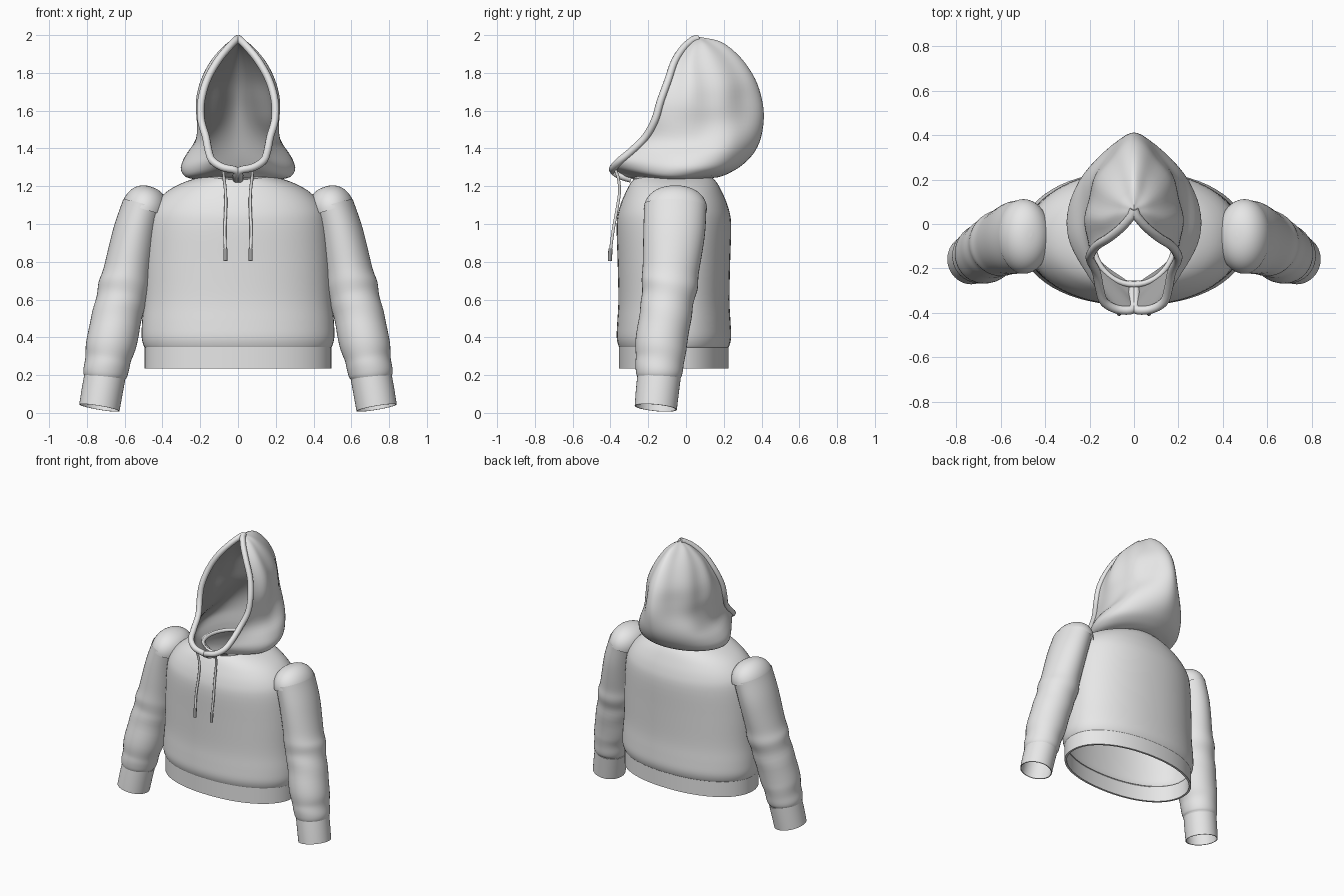
import bpy, bmesh, math
from mathutils import Vector as V

if "Cube" in bpy.data.objects:
    bpy.data.objects.remove(bpy.data.objects["Cube"])


def flat(name, v):
    m = bpy.data.materials.new(name)
    m.diffuse_color = (v, v, v, 1)
    m.use_nodes = True
    m.node_tree.nodes["Principled BSDF"].inputs["Base Color"].default_value = m.diffuse_color
    return m


cloth = flat("light_grey_cloth", 0.8)
lining = flat("dark_grey_lining", 0.35)
tip_mat = flat("grey_cord_tip", 0.35)


def catmull(pts, n, start=None, end=None):
    """Smooth list of points through the control points."""
    p = [V(q) for q in pts]
    p = [V(start) if start else 2 * p[0] - p[1]] + p + [V(end) if end else 2 * p[-1] - p[-2]]
    out = []
    for i in range(1, len(p) - 2):
        a, b, c, d = p[i - 1:i + 3]
        for k in range(n):
            t = k / n
            out.append(0.5 * (2 * b + (c - a) * t + (2 * a - 5 * b + 4 * c - d) * t * t
                              + (3 * b - a - 3 * c + d) * t ** 3))
    return out + [p[-2]]


def loft(name, rings, closed=True, caps=False, mirror=False, thick=0, mat=cloth, inner=None):
    """Skin a list of equal-length point rings."""
    bm = bmesh.new()
    rows = [[bm.verts.new(p) for p in r] for r in rings]
    n = len(rows[0])
    for a, b in zip(rows, rows[1:]):
        for j in range(n if closed else n - 1):
            k = (j + 1) % n
            bm.faces.new((a[j], a[k], b[k], b[j]))
    if caps:
        bm.faces.new(rows[0])
        bm.faces.new(rows[-1])
    bmesh.ops.remove_doubles(bm, verts=bm.verts, dist=0.0005)
    bmesh.ops.recalc_face_normals(bm, faces=bm.faces)
    me = bpy.data.meshes.new(name)
    bm.to_mesh(me)
    bm.free()
    ob = bpy.data.objects.new(name, me)
    bpy.context.collection.objects.link(ob)
    me.materials.append(mat)
    bpy.ops.object.select_all(action='DESELECT')
    ob.select_set(True)
    bpy.context.view_layer.objects.active = ob
    if mirror:
        m = ob.modifiers.new("mirror", 'MIRROR')
        m.merge_threshold = 0.002
        bpy.ops.object.modifier_apply(modifier="mirror")
    if thick:
        s = ob.modifiers.new("thickness", 'SOLIDIFY')
        s.thickness = thick
        s.offset = -1
        if inner:
            me.materials.append(inner)
            s.material_offset = 1
        bpy.ops.object.modifier_apply(modifier="thickness")
    bpy.ops.object.shade_smooth_by_angle(angle=math.radians(50))
    return ob


def sweep(path, radii, n=12, ref=(0, 1, 0), fold=None):
    """Rings around a path; radii = (across, along ref) per path point."""
    rings, nrm = [], V(ref)
    for i, p in enumerate(path):
        t = (path[min(i + 1, len(path) - 1)] - path[max(i - 1, 0)]).normalized()
        nrm = (nrm - nrm.dot(t) * t).normalized()
        side = t.cross(nrm)
        ring = []
        for k in range(n):
            a = 2 * math.pi * k / n
            f = 1 + (fold(p.z, a) if fold else 0)
            ring.append(p + f * (side * math.cos(a) * radii[i][0] + nrm * math.sin(a) * radii[i][1]))
        rings.append(ring)
    return rings


def oval(z, rx, ry, cy, n=64, e=2.15):
    """Rounded oval outline, flat at height z."""
    pts = []
    for k in range(n):
        c, s = math.cos(2 * math.pi * k / n), math.sin(2 * math.pi * k / n)
        pts.append(V((math.copysign(abs(c) ** (2 / e), c) * rx,
                      cy + math.copysign(abs(s) ** (2 / e), s) * ry, z)))
    return pts


# Torso: stacked ovals (height, half width, half depth)
prof = catmull([(.34, .485, .28), (.352, .498, .292), (.40, .51, .303), (.48, .508, .30), (.6, .498, .294),
                (.8, .492, .298), (1.0, .478, .303), (1.09, .45, .287), (1.165, .385, .257), (1.215, .30, .23),
                (1.25, .20, .20)], 4)
loft("torso", [oval(p.x, p.y, p.z, -.064) for p in prof], thick=.012)

# Hem band
loft("hem_band", [oval(z, .495, .29, -.065) for z in (.235, .29, .35)], thick=.015)

# Sleeves: path plus (across, depth) radii, with slanted folds
arm = catmull([(.502, -.056, 1.10), (.545, -.063, .95), (.585, -.08, .76), (.603, -.088, .67), (.628, -.10, .57),
               (.668, -.13, .38), (.69, -.137, .28), (.703, -.143, .21), (.707, -.145, .18)], 6)
rad = catmull([(.110, .165, 0), (.118, .163, 0), (.125, .15, 0), (.134, .148, 0), (.131, .138, 0),
               (.133, .137, 0), (.121, .13, 0), (.117, .122, 0), (.106, .111, 0)], 6)


def crease(z, a):
    w = math.exp(-((z - .60) / .12) ** 2) + .8 * math.exp(-((z - .28) / .07) ** 2)
    return .025 * w * math.sin(38 * z + 1.6 * math.cos(a - .6))


loft("sleeve", sweep(arm, rad, 40, fold=crease), mirror=True)

# Cuffs
cuff = [V((.705, -.143, .19)), V((.72, -.152, .11)), V((.734, -.16, .027))]
loft("cuff", sweep(cuff, [(.109, .115), (.109, .114), (.108, .112)], 40), mirror=True, thick=.006)

# Shoulder caps: half domes tilted along the sleeve
ax = V((-.29, 0, .957))
dome = []
for i in range(13):
    h = math.pi / 2 * i / 12
    c = V((.497, -.056, 1.078)) + ax * .125 * math.sin(h)
    r = max(math.cos(h), .001) ** .85
    dome.append([c + V((.957, 0, .29)) * .12 * r * math.cos(k * math.pi / 20)
                 + V((0, 1, 0)) * .168 * r * math.sin(k * math.pi / 20) for k in range(40)])
loft("shoulder_cap", dome, mirror=True)

# Hood: four guide lines, from the opening edge round to the back spine
edge = [(0, .05, 1.985), (.05, -.01, 1.935), (.11, -.06, 1.86), (.165, -.095, 1.76), (.195, -.135, 1.65),
        (.195, -.165, 1.55), (.17, -.215, 1.46), (.155, -.29, 1.385), (.135, -.35, 1.335),
        (.08, -.383, 1.3), (0, -.385, 1.28)]
under = [(0, -.34, 1.25), (0, -.28, 1.24)]
side = [(0, .06, 1.988), (.075, .06, 1.945), (.15, .06, 1.855), (.20, .08, 1.74), (.217, .085, 1.63),
        (.214, .075, 1.53), (.23, .03, 1.43), (.275, -.02, 1.36), (.298, -.05, 1.30), (.275, -.09, 1.255),
        (.22, -.12, 1.24), (.19, -.13, 1.24), (.17, -.14, 1.24)]
rear = [(0, .07, 1.989), (.045, .13, 1.955), (.08, .21, 1.875), (.11, .27, 1.76), (.122, .285, 1.65),
        (.14, .285, 1.55), (.195, .255, 1.45), (.23, .22, 1.37), (.24, .18, 1.30), (.215, .13, 1.26),
        (.19, .08, 1.245), (.17, .06, 1.24), (.16, .04, 1.24)]
spine = [(0, .08, 1.989), (0, .19, 1.962), (0, .29, 1.88), (0, .365, 1.77), (0, .402, 1.66), (0, .412, 1.56),
         (0, .395, 1.45), (0, .355, 1.37), (0, .295, 1.31), (0, .23, 1.27), (0, .18, 1.25), (0, .15, 1.245),
         (0, .13, 1.24)]
lines = [catmull(c, 4) for c in (edge + under, side, rear, spine)]
rows = []
for e, s, r, b in zip(*lines):
    row = catmull((e, s, r, b), 8, end=(-r.x, r.y, r.z))
    for i, p in enumerate(row):
        p.x = max(p.x, 0)
        # soft upright folds fading out at the edges
        u = i / 24
        p.x *= 1 - .06 * math.cos(u * 17) * math.sin(math.pi * u) * min(1, max(0, (p.z - 1.42) * 4))
    rows.append(row)
loft("hood", rows, closed=False, mirror=True, thick=.008, inner=lining)

# Piping round the hood opening, ending in a short tail under the chin
pipe = catmull(edge[:-1] + [(.012, -.386, 1.284), (.008, -.35, 1.257), (.008, -.29, 1.238)], 5)
pipe[0] = V((0, .065, 1.982))
loft("hood_piping", sweep(pipe, [(.02, .02)] * len(pipe), 12, ref=(1, 0, 0)), caps=True, mirror=True)

# Neck seam ring
ring = []
for k in range(49):
    a = 2 * math.pi * k / 48
    d = V((math.cos(a), math.sin(a), 0))
    c = V((.185 * d.x, -.073 + .2 * d.y, 1.247))
    ring.append([c + .013 * (d * math.cos(b * math.pi / 5) + V((0, 0, math.sin(b * math.pi / 5)))) for b in range(10)])
loft("neck_seam", ring)

# Drawstrings and their tips
cord = catmull([(.078, -.375, 1.29), (.074, -.358, 1.24), (.066, -.352, 1.17), (.065, -.365, 1.08),
                (.07, -.385, .97), (.067, -.4, .86)], 5)
loft("drawstring", sweep(cord, [(.008, .008)] * len(cord), 10), caps=True, mirror=True)
tip = [V((.067, -.4, .87)), V((.067, -.403, .805))]
loft("drawstring_tip", sweep(tip, [(.011, .011)] * 2, 12), caps=True, mirror=True, mat=tip_mat)
